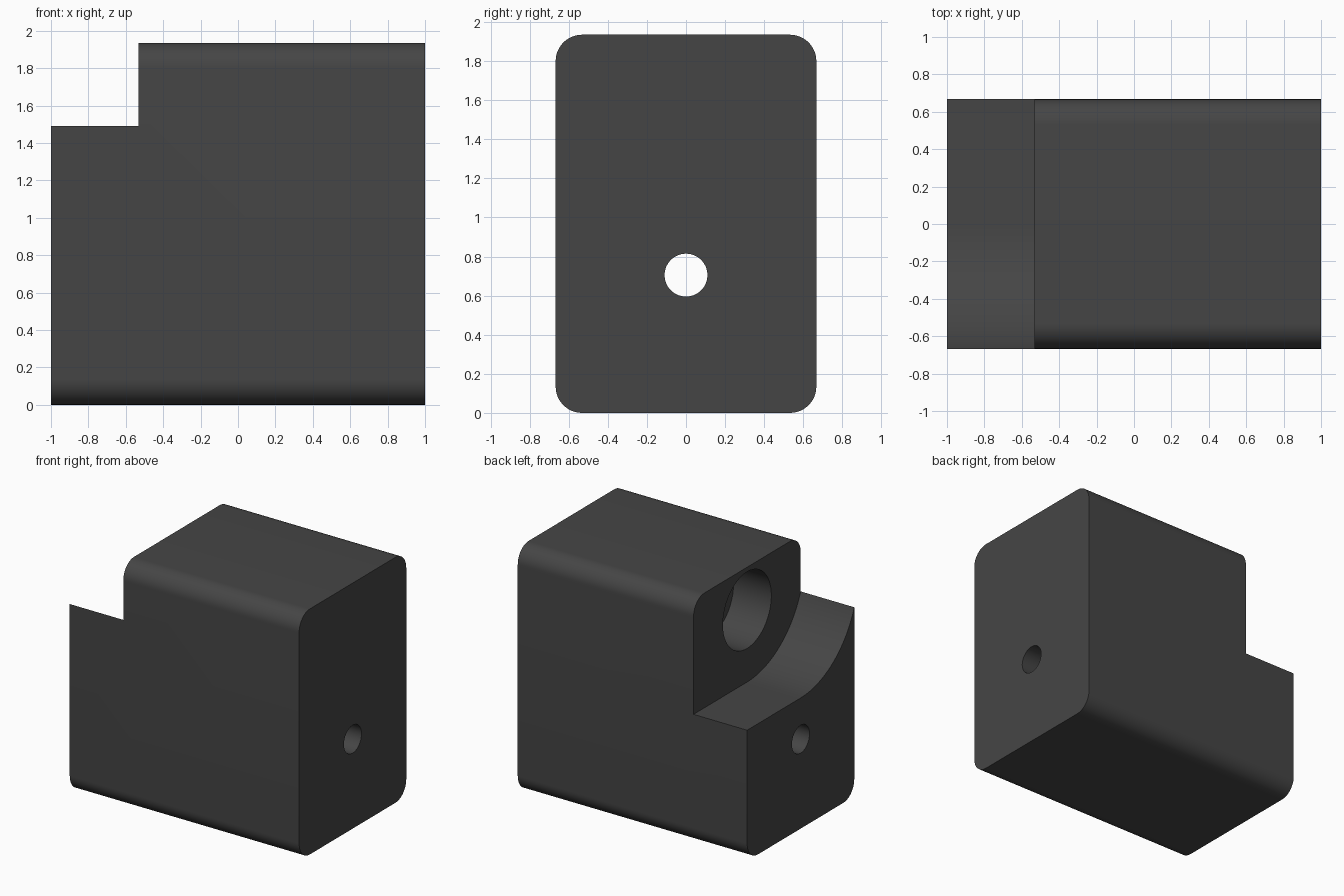
import bpy, bmesh, math

if "Cube" in bpy.data.objects:
    bpy.data.objects.remove(bpy.data.objects["Cube"])

W, H, R = 0.667, 1.935, 0.135      # half width, height, edge radius
STEP_X = -0.533                    # where the step begins

dark = bpy.data.materials.new("dark grey")
dark.diffuse_color = (0.06, 0.06, 0.06, 1)
dark.use_nodes = True
dark.node_tree.nodes["Principled BSDF"].inputs["Base Color"].default_value = dark.diffuse_color


def arc(cy, cz, r, a0, a1, n):
    """Points (y, z) along an arc, angles in degrees."""
    return [(cy + r * math.cos(math.radians(a0 + (a1 - a0) * i / n)),
             cz + r * math.sin(math.radians(a0 + (a1 - a0) * i / n))) for i in range(n + 1)]


def prism(name, profile, x0, x1):
    """Extrude a (y, z) profile along x."""
    bm = bmesh.new()
    face = bm.faces.new([bm.verts.new((x0, y, z)) for y, z in profile])
    ext = bmesh.ops.extrude_face_region(bm, geom=[face])
    moved = [g for g in ext["geom"] if isinstance(g, bmesh.types.BMVert)]
    bmesh.ops.translate(bm, verts=moved, vec=(x1 - x0, 0, 0))
    bmesh.ops.recalc_face_normals(bm, faces=bm.faces)
    mesh = bpy.data.meshes.new(name)
    bm.to_mesh(mesh)
    bm.free()
    mesh.materials.append(dark)
    obj = bpy.data.objects.new(name, mesh)
    bpy.context.collection.objects.link(obj)
    return obj


# Block with four rounded long edges
outline = []
for cy, cz, a in ((W - R, H - R, 0), (R - W, H - R, 90), (R - W, R, 180), (W - R, R, 270)):
    outline += arc(cy, cz, R, a, a + 90, 12)
block = prism("block", outline, -1, 1)

# Step: flat on the back half, sweeping up to the front side
SWEEP, FLOOR = 0.714, 1.03
end = -90 - math.degrees(math.asin(W / SWEEP))
sweep = arc(0, FLOOR + SWEEP, SWEEP, -90, end, 24)
edge_z = sweep[-1][1]
step = [(1, 2.5), (1, FLOOR)] + sweep + [(-1, edge_z + 0.01), (-1, 2.5)]
cutters = [
    prism("step_cutter", step, -1.5, STEP_X),
    # Blind bore in the step wall
    prism("bore_cutter", arc(0, 1.597, 0.302, 0, 352.5, 47), -0.8, STEP_X + 0.33),
    # Small hole through the whole length
    prism("hole_cutter", arc(0, 0.705, 0.11, 0, 348.75, 31), -1.5, 1.5),
]
for cutter in cutters:
    cutter.hide_render = True
    mod = block.modifiers.new(cutter.name, "BOOLEAN")
    mod.operation, mod.solver, mod.object = "DIFFERENCE", "EXACT", cutter

# Apply the cuts and remove the cutters
graph = bpy.context.evaluated_depsgraph_get()
cut_mesh = bpy.data.meshes.new_from_object(block.evaluated_get(graph))
block.modifiers.clear()
block.data = cut_mesh
for cutter in cutters:
    bpy.data.objects.remove(cutter)

bpy.ops.object.select_all(action="DESELECT")
block.select_set(True)
bpy.context.view_layer.objects.active = block
bpy.ops.object.shade_smooth_by_angle(angle=math.radians(30))
